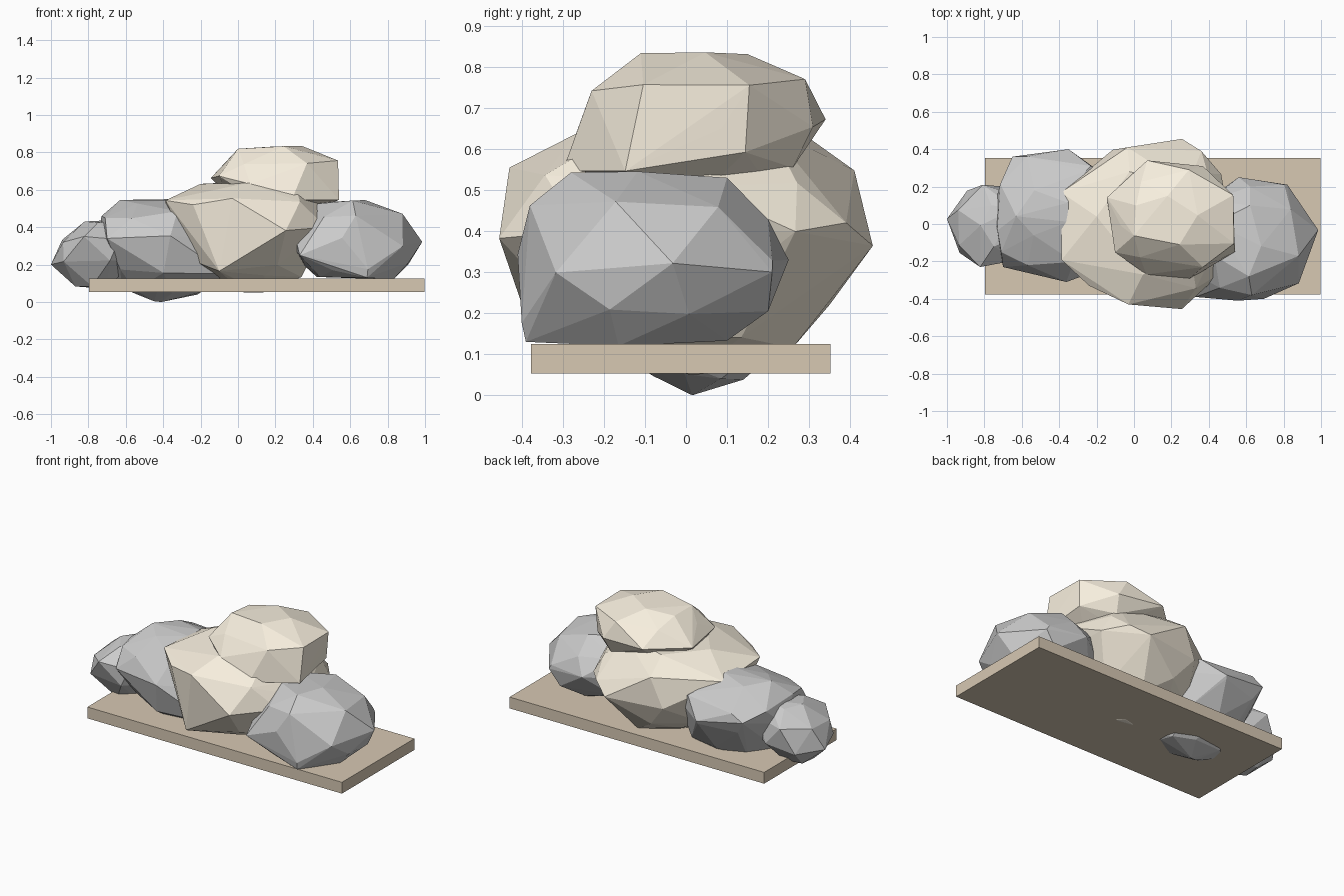
import bpy, bmesh, math, random

if "Cube" in bpy.data.objects:
    bpy.data.objects.remove(bpy.data.objects["Cube"])

random.seed(4)


def material(name, color):
    m = bpy.data.materials.new(name)
    m.diffuse_color = (*color, 1)
    m.use_nodes = True
    m.node_tree.nodes["Principled BSDF"].inputs["Base Color"].default_value = m.diffuse_color
    return m


cream = material("cream_stone", (0.93, 0.86, 0.73))
pale = material("pale_grey_stone", (0.86, 0.86, 0.84))
tan = material("tan_slab", (0.68, 0.58, 0.45))


def remap(values, lo, hi):
    a, b = min(values), max(values)
    return [lo + (v - a) / (b - a) * (hi - lo) for v in values]


def add_object(name, bm, mat):
    bmesh.ops.recalc_face_normals(bm, faces=bm.faces)
    mesh = bpy.data.meshes.new(name)
    bm.to_mesh(mesh)
    bm.free()
    obj = bpy.data.objects.new(name, mesh)
    bpy.context.collection.objects.link(obj)
    mesh.materials.append(mat)


def rock(name, mat, rings, corners=()):
    """Faceted boulder: hull around uneven rings (z, x0, x1, y0, y1) and corners."""
    bm = bmesh.new()
    for i, (z, x0, x1, y0, y1) in enumerate(rings):
        end = i in (0, len(rings) - 1)
        n = 5 if end else 7
        ang = [math.tau * (k + 0.5 * (i % 2) + random.uniform(-.2, .2)) / n
               for k in range(n)]
        xs = remap([math.cos(a) for a in ang], x0, x1)
        ys = remap([math.sin(a) for a in ang], y0, y1)
        for k, (x, y) in enumerate(zip(xs, ys)):
            dz = random.uniform(-.025, .025)
            if end:
                dz = abs(dz) * (k > 0) * (1 if i == 0 else -1)
            bm.verts.new((x, y, z + dz))
    for co in corners:
        bm.verts.new(co)
    bmesh.ops.convex_hull(bm, input=bm.verts)
    loose = [v for v in bm.verts if not v.link_faces]
    bmesh.ops.delete(bm, geom=loose, context='VERTS')
    add_object(name, bm, mat)


# Grey boulders along the base
rock("small_left_rock", pale, [
    (.07, -.87, -.70, -.10, .08), (.21, -1.0, -.55, -.20, .20),
    (.33, -.94, -.56, -.23, .21), (.44, -.82, -.62, -.12, .10)])
rock("large_left_rock", pale, [
    (.00, -.45, -.41, .00, .04), (.06, -.62, -.20, -.08, .14),
    (.16, -.66, -.08, -.25, .27), (.34, -.75, -.08, -.31, .39),
    (.46, -.73, -.18, -.22, .36), (.55, -.63, -.35, -.06, .18)],
    [(-.65, .36, .40), (-.70, -.23, .34), (-.71, -.15, .45),
     (-.23, .31, .45), (-.35, .40, .35), (-.06, -.20, .15)])
rock("right_rock", pale, [
    (.12, .42, .83, -.37, .10), (.19, .36, .91, -.40, .20),
    (.32, .28, .985, -.41, .25), (.45, .32, .88, -.38, .20),
    (.545, .43, .68, -.28, .10)],
    [(.33, -.39, .25), (.69, -.39, .13), (.82, .21, .30)])

# Cream boulders stacked in the middle
rock("middle_rock", cream, [
    (.05, .03, .13, -.04, .04), (.14, -.16, .34, -.22, .26),
    (.22, -.25, .37, -.31, .35), (.38, -.29, .47, -.455, .455),
    (.53, -.39, .51, -.43, .41), (.65, -.20, .30, -.27, .28)],
    [(-.24, -.19, .22), (-.10, -.38, .165), (.44, -.20, .48),
     (-.24, -.33, .52), (.36, .39, .42)])
rock("top_rock", cream, [
    (.49, .10, .40, -.12, .20), (.57, -.05, .54, -.30, .26),
    (.65, -.145, .53, -.27, .34), (.75, -.07, .535, -.23, .29),
    (.835, .00, .34, -.11, .15)])

# Flat slab under the rocks
bm = bmesh.new()
bmesh.ops.create_cube(bm, size=1)
bmesh.ops.scale(bm, vec=(1.795, .73, .072), verts=bm.verts)
bmesh.ops.translate(bm, vec=(.1, -.013, .089), verts=bm.verts)
add_object("base_slab", bm, tan)
